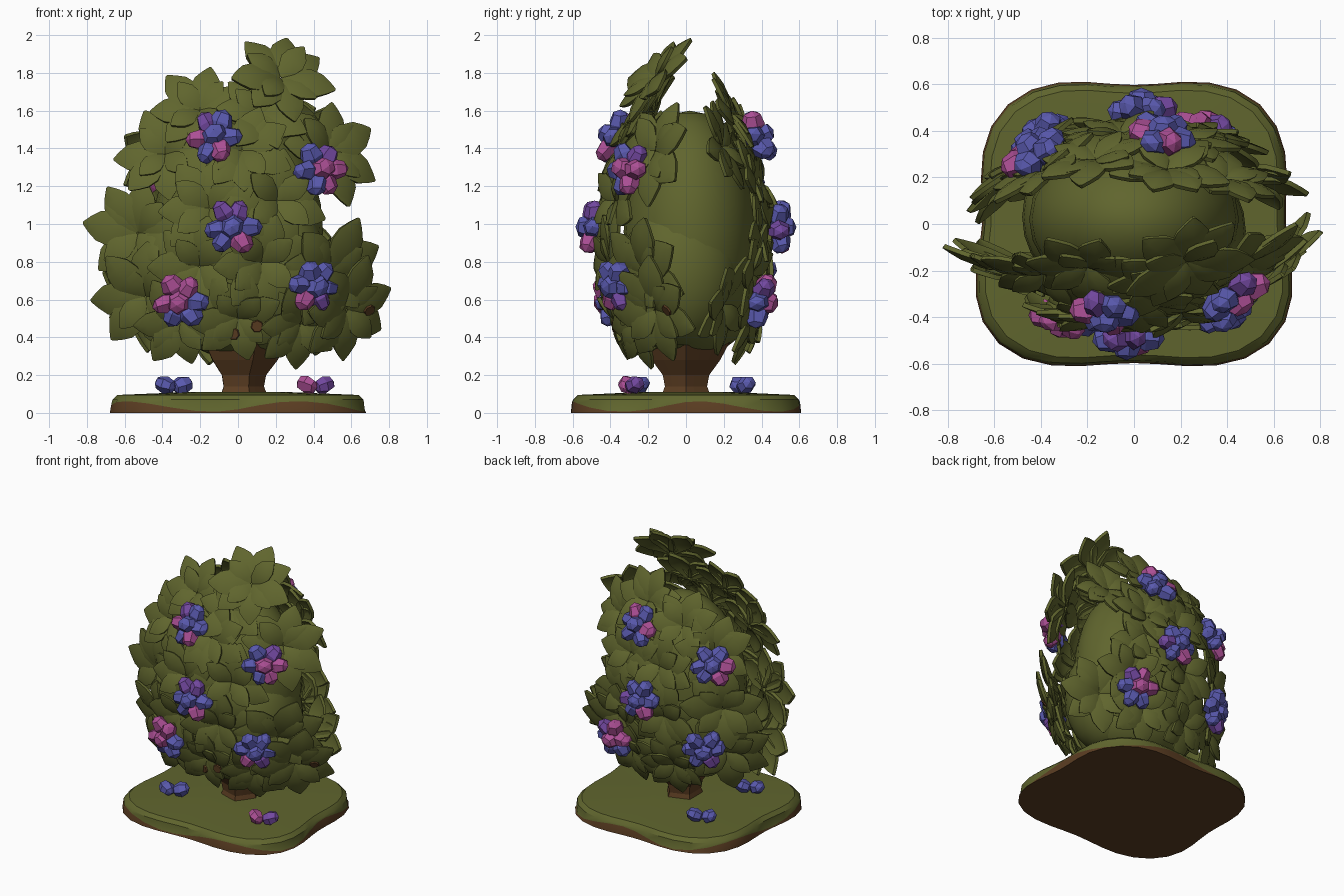
import bpy, bmesh, random
from math import sin, cos, pi, radians, sqrt
from mathutils import Vector, Matrix
from mathutils.bvhtree import BVHTree

random.seed(4)
if "Cube" in bpy.data.objects:
    bpy.data.objects.remove(bpy.data.objects["Cube"], do_unlink=True)


def material(name, rgb):
    m = bpy.data.materials.new(name)
    m.use_nodes = True
    m.diffuse_color = (*rgb, 1)
    bsdf = next(n for n in m.node_tree.nodes if n.type == 'BSDF_PRINCIPLED')
    bsdf.inputs["Base Color"].default_value = (*rgb, 1)
    bsdf.inputs["Roughness"].default_value = 0.9
    return m


GREEN = material("leaf green", (0.117, 0.131, 0.027))
BROWN = material("bark brown", (0.105, 0.047, 0.016))
BLUE = material("petal blue", (0.1, 0.1, 0.42))
PINK = material("petal pink", (0.41, 0.078, 0.30))
VIOLET = material("petal violet", (0.17, 0.065, 0.35))


def make(name, bm, mats):
    me = bpy.data.meshes.new(name)
    bm.to_mesh(me)
    bm.free()
    ob = bpy.data.objects.new(name, me)
    bpy.context.collection.objects.link(ob)
    for m in mats:
        me.materials.append(m)
    return ob


def activate(ob):
    bpy.ops.object.select_all(action='DESELECT')
    ob.select_set(True)
    bpy.context.view_layer.objects.active = ob


def soften(ob, angle):
    activate(ob)
    bpy.ops.object.shade_smooth_by_angle(angle=radians(angle))


def loft(bm, rings):
    """Skin a stack of closed rings and cap both ends; returns the side bands."""
    loops = [[bm.verts.new(p) for p in ring] for ring in rings]
    n = len(loops[0])
    bands = [[bm.faces.new((a[i], a[(i + 1) % n], b[(i + 1) % n], b[i])) for i in range(n)]
             for a, b in zip(loops, loops[1:])]
    bottom = bm.faces.new(loops[0][::-1])
    bm.faces.new(loops[-1])
    return bands, bottom


def angles(n):
    return [2 * pi * i / n for i in range(n)]


# Ground slab: rounded square with dented sides, earth showing along the foot
def slab_ring(scale, height):
    ring = []
    for a in angles(40):
        r = scale * (1.025 - 0.1 * cos(4 * a))
        ring.append((0.705 * r * cos(a) * (1 - 0.05 * sin(a)), 0.645 * r * sin(a), height(a)))
    return ring


bm = bmesh.new()
bands, bottom = loft(bm, [slab_ring(1, lambda a: 0),
                          slab_ring(0.99, lambda a: 0.034 + 0.028 * sin(5 * a + 1)),
                          slab_ring(0.98, lambda a: 0.07),
                          slab_ring(0.94, lambda a: 0.095),
                          slab_ring(0.4, lambda a: 0.11)])
for f in bands[0] + [bottom]:
    f.material_index = 1
soften(make("ground", bm, [GREEN, BROWN]), 35)

# Trunk: ridged vase flaring into the crown
bm = bmesh.new()
loft(bm, [[(0.02 + r * (1 + 0.12 * cos(5 * a)) * cos(a), r * (1 + 0.12 * cos(5 * a)) * sin(a), z)
           for a in angles(15)]
          for z, r in ((0.08, 0.125), (0.14, 0.105), (0.2, 0.115), (0.28, 0.17), (0.38, 0.22))])
make("trunk", bm, [BROWN])

# Crown core: overlapping smooth lumps
bm = bmesh.new()
for loc, size in (((0, 0.02, 0.96), (0.45, 0.35, 0.64)), ((0.2, -0.03, 0.75), (0.28, 0.31, 0.4)),
                  ((-0.2, 0.03, 0.75), (0.28, 0.31, 0.4)), ((0, 0, 0.55), (0.37, 0.34, 0.26))):
    bmesh.ops.create_uvsphere(bm, u_segments=24, v_segments=14, radius=1,
                              matrix=Matrix.LocRotScale(Vector(loc), None, Vector(size)))
soften(make("crown_core", bm, [GREEN]), 60)


# Placement on the crown: side 1 is the front half, -1 the half turned to the back
def crown_normal(x, z, side):
    n = Vector(((0.75 if x > 0 else 0.35) * x, -0.45, 0.42 * (z - 0.93))).normalized()
    return Vector((side * n.x, side * n.y, n.z))


def crown_point(x, z, side):
    y = -0.39 * sqrt(max(0.14, 1 - (x / 0.57) ** 2 - ((z - 0.9) / 0.83) ** 2))
    return Vector((side * x, side * y, z))


def tangents(n):
    u = Vector((0, 0, 1)).cross(n).normalized()
    return u, n.cross(u)


def leaf(bm, root, d, n, length):
    """Pointed, folded leaf growing from root along d, facing n."""
    s = n.cross(d)
    rows = []
    for t, w in ((0.05, 0.1), (0.25, 0.2), (0.5, 0.3), (0.72, 0.25), (0.88, 0.13), (1, 0.015)):
        mid = root + d * length * t + n * length * 0.12 * sin(pi * t)
        rows.append([bm.verts.new(mid + s * length * w * k - n * length * 0.25 * w * abs(k))
                     for k in (-1, 0, 1)])
    for a, b in zip(rows, rows[1:]):
        for k in (0, 1):
            bm.faces.new((a[k], b[k], b[k + 1], a[k + 1]))


def rosette(bm, x, z, reach, side):
    n, c = crown_normal(x, z, side), crown_point(x, z, side)
    u, v = tangents(n)
    for count, scale, tilt, phase in ((7, 1.0, 0.06, 75), (4, 0.75, 0.26, 45)):
        for i in range(count):
            a = radians(phase) + 2 * pi * i / count + random.uniform(-0.15, 0.15)
            d = u * cos(a) + v * sin(a)
            t = tilt + random.uniform(-0.1, 0.12)
            out = d * cos(t) + n * sin(t)
            up = n * cos(t) - d * sin(t)
            leaf(bm, c + n * 0.01, out, up, reach * scale * random.uniform(0.92, 1.04))


FRONT = [(0.22, 1.76, 0.29), (-0.2, 1.59, 0.27), (0.12, 1.57, 0.26), (0.47, 1.38, 0.3),
         (-0.38, 1.36, 0.27), (0.02, 1.38, 0.27), (-0.52, 0.95, 0.3), (-0.15, 1.08, 0.29),
         (0.2, 1.12, 0.28), (-0.48, 0.62, 0.3), (0.47, 0.74, 0.32), (0.56, 0.55, 0.3),
         (0.12, 0.8, 0.28), (-0.2, 0.78, 0.28), (-0.3, 0.49, 0.26), (0.32, 0.48, 0.25), (0, 0.51, 0.25)]
BACK = [(-0.14, 1.56, 0.27), (0.16, 1.48, 0.26), (0.38, 1.33, 0.27), (-0.38, 1.4, 0.25),
        (-0.2, 1.22, 0.27), (0.05, 1.2, 0.28), (-0.22, 0.95, 0.27), (0.46, 0.95, 0.3), (-0.3, 0.74, 0.27),
        (0.1, 0.86, 0.28), (-0.46, 0.58, 0.28), (0.46, 0.62, 0.3), (-0.2, 0.51, 0.25), (0.14, 0.5, 0.25)]

for name, spots, side in (("front_leaves", FRONT, 1), ("back_leaves", BACK, -1)):
    bm = bmesh.new()
    for x, z, reach in spots:
        rosette(bm, x, z, reach, side)
    if side == 1:
        bm.normal_update()
        tree = BVHTree.FromBMesh(bm)
    ob = make(name, bm, [GREEN])
    thick = ob.modifiers.new("thickness", 'SOLIDIFY')
    thick.thickness, thick.offset = 0.02, 0
    activate(ob)
    bpy.ops.object.modifier_apply(modifier="thickness")
    soften(ob, 40)

# Brown blemishes lying on a few leaves
bm = bmesh.new()
for x, z in ((-0.02, 0.42), (0.1, 0.46), (0.69, 0.55)):
    hit, normal, _, _ = tree.ray_cast(Vector((x, -2, z)), Vector((0, 1, 0)))
    if hit:
        if normal.y > 0:
            normal = -normal
        turn = normal.to_track_quat('Z', 'Y').to_matrix().to_4x4()
        bmesh.ops.create_cone(bm, cap_ends=True, segments=7, radius1=0.034, radius2=0.03, depth=0.009,
                              matrix=Matrix.Translation(hit + normal * 0.015) @ turn)
make("leaf_spots", bm, [BROWN])


# Blossoms: chunky faceted petals around a centre petal
def petal(bm, loc, d, length, width, index):
    turn = d.to_track_quat('Z', 'Y') @ Matrix.Rotation(random.uniform(0, 1), 3, 'Z').to_quaternion()
    size = Vector((width, width * 0.85, length))
    made = bmesh.ops.create_uvsphere(bm, u_segments=6, v_segments=4, radius=1,
                                     matrix=Matrix.LocRotScale(loc, turn, size))
    for f in {f for v in made["verts"] for f in v.link_faces}:
        f.material_index = index


# Petal letters run anticlockwise from the right, centre last: front set, then back set
KEY = "bpv"
PETALS = [BLUE, PINK, VIOLET]
BLOSSOMS = [("upper", (-0.12, -0.36, 1.45), ("bbvpbpb", "pbpbbbb")),
            ("outer", (0.42, -0.29, 1.28), ("pvbbbpp", "pbbbbpb")),
            ("middle", (-0.03, -0.47, 0.98), ("bvvbbpb", "bbbvbpb")),
            ("lower_right", (-0.3, -0.38, 0.6), ("bpppbbp", "ppvbbbp")),
            ("lower_left", (0.39, -0.35, 0.68), ("bbbbpvb", "bbbbbvb"))]

for half, side in (("front", 1), ("back", -1)):
    for name, (x, y, z), colours in BLOSSOMS:
        bm = bmesh.new()
        n = crown_normal(x, z, side)
        u, v = tangents(n)
        c = Vector((side * x, side * y, z))
        for i, k in enumerate(colours[side < 0]):
            a = i * pi / 3 + random.uniform(-0.2, 0.2)
            d = u * cos(a) + v * sin(a) + n * random.uniform(0.1, 0.4)
            if i == 6:
                petal(bm, c + n * 0.055, n, 0.06, 0.072, KEY.index(k))
            else:
                petal(bm, c + d * random.uniform(0.07, 0.09), d, 0.076, 0.066, KEY.index(k))
        make(half + "_blossom_" + name, bm, PETALS)

# Fallen petals on the ground
bm = bmesh.new()
for x, y, colours in ((-0.34, -0.26, "bb"), (0.41, -0.29, "pv"), (-0.34, 0.3, "bb")):
    for k, dx in zip(colours, (-0.045, 0.045)):
        d = Vector((dx, 0.02, 0.015)).normalized()
        petal(bm, Vector((x + dx, y + 0.4 * dx, 0.148)), d, 0.06, 0.056, KEY.index(k))
make("fallen_petals", bm, PETALS)
